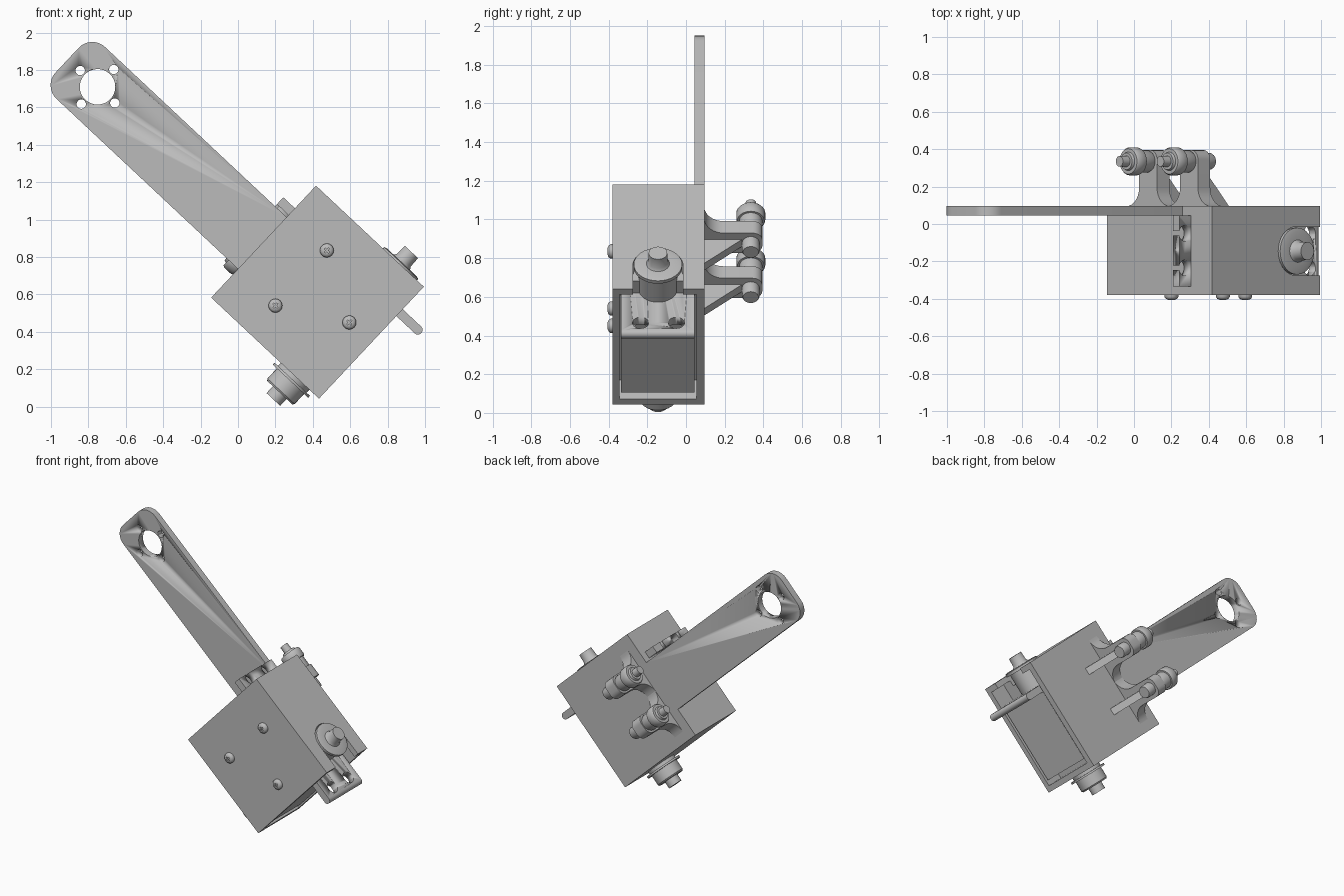
import bpy, bmesh, math
from mathutils import Matrix, Vector

if "Cube" in bpy.data.objects:
    bpy.data.objects.remove(bpy.data.objects["Cube"])

grey = bpy.data.materials.new("plain_grey")
grey.use_nodes = True
grey.diffuse_color = (0.5, 0.5, 0.5, 1)
grey.node_tree.nodes["Principled BSDF"].inputs["Base Color"].default_value = (0.5, 0.5, 0.5, 1)

# Tilted frame: a runs along the arm, b across it, c is depth (world y)
ax, az = Vector((-0.73, 0.684)).normalized()
FRAME = Matrix(((ax, az, 0, 0.425), (0, 0, 1, 0), (az, -ax, 0, 0.612), (0, 0, 0, 1)))


def finish(name, bm, smooth=False):
    bmesh.ops.recalc_face_normals(bm, faces=bm.faces)
    mesh = bpy.data.meshes.new(name)
    bm.to_mesh(mesh)
    bm.free()
    mesh.materials.append(grey)
    ob = bpy.data.objects.new(name, mesh)
    bpy.context.scene.collection.objects.link(ob)
    ob.matrix_world = FRAME
    if smooth:
        bpy.ops.object.select_all(action='DESELECT')
        ob.select_set(True)
        bpy.context.view_layer.objects.active = ob
        bpy.ops.object.shade_smooth_by_angle(angle=math.radians(35))
    return ob


def block(name, a, b, c):
    """Box from three (low, high) ranges."""
    bm = bmesh.new()
    bmesh.ops.create_cube(bm, size=1)
    for v in bm.verts:
        for i, (lo, hi) in enumerate((a, b, c)):
            v.co[i] = (lo + hi) / 2 + v.co[i] * (hi - lo)
    return finish(name, bm)


def prism(name, points, lo, hi, place, smooth=False):
    """Extrude a flat outline; place maps (p, q, height) to (a, b, c)."""
    bm = bmesh.new()
    face = bm.faces.new([bm.verts.new(place(p, q, lo)) for p, q in points])
    top = bmesh.ops.extrude_face_region(bm, geom=[face])["geom"]
    shift = Vector(place(0, 0, hi)) - Vector(place(0, 0, lo))
    bmesh.ops.translate(bm, vec=shift, verts=[g for g in top if isinstance(g, bmesh.types.BMVert)])
    return finish(name, bm, smooth)


def turned(name, profile, origin, axis, n=32):
    """Stack of (height, radius) rings along a frame axis, capped at both ends."""
    bm = bmesh.new()
    rot = Vector((0, 0, 1)).rotation_difference(Vector(axis)).to_matrix()
    rings = []
    for h, r in profile:
        rings.append([bm.verts.new(Vector(origin) + rot @ Vector(
            (r * math.cos(math.tau * i / n), r * math.sin(math.tau * i / n), h))) for i in range(n)])
    for r0, r1 in zip(rings, rings[1:]):
        for i in range(n):
            j = (i + 1) % n
            bm.faces.new((r0[i], r0[j], r1[j], r1[i]))
    bm.faces.new(rings[0])
    bm.faces.new(rings[-1])
    return finish(name, bm, True)


def cut(target, cutters):
    """Subtract cutters, bake the result and discard them."""
    for c in cutters:
        c.hide_render = True
        mod = target.modifiers.new("cut", 'BOOLEAN')
        mod.object, mod.operation, mod.solver = c, 'DIFFERENCE', 'EXACT'
    bpy.context.view_layer.update()
    deps = bpy.context.evaluated_depsgraph_get()
    mesh = bpy.data.meshes.new_from_object(target.evaluated_get(deps))
    target.modifiers.clear()
    target.data = mesh
    for c in cutters:
        bpy.data.objects.remove(c)


def arc(cx, cy, r, start, end, n=8):
    return [(cx + r * math.cos(math.radians(start + (end - start) * i / n)),
             cy + r * math.sin(math.radians(start + (end - start) * i / n))) for i in range(n + 1)]


flat = lambda p, q, h: (p, q, h)
SHAFT_A, SHAFT_C = -0.22, -0.145
BACK = 0.095

# Housing with open servo bay and a shaft slot in the upper wall
housing = block("housing", (-0.395, 0.395), (-0.41, 0.41), (-0.38, BACK))
slot = prism("slot_cutter", [(-0.5, SHAFT_C - 0.13)] + arc(SHAFT_A, SHAFT_C, 0.13, -90, 90, 20)
             + [(-0.5, SHAFT_C + 0.13)], 0.33, 0.5, lambda p, q, h: (p, h, q))
cut(housing, [block("bay_cutter", (-0.5, -0.25), (-0.37, 0.37), (-0.345, 0.055)), slot])

# Servo: body, mounting tabs at both ends with screw holes
block("servo_body", (-0.385, -0.24), (-0.335, 0.2), (-0.335, 0.045))
tab = prism("servo_tabs", arc(-0.53, 0.22, 0.025, 90, 270) + [(0.48, 0.195), (0.48, 0.245)],
            -0.335, 0.045, flat, True)
cut(tab, [turned("tab_hole_cutter", [(0.1, 0.042), (0.3, 0.042)], (a, 0, c), (0, 1, 0))
          for a in (-0.475, 0.44) for c in (-0.235, -0.05)])

# Arm plate with rounded end, bore and four bolt holes
arm = prism("arm", [(0.395, -0.2)] + arc(1.725, -0.1, 0.1, -90, 0)
            + arc(1.725, 0.08, 0.1, 0, 90) + [(0.395, 0.18)], 0.045, BACK, flat, True)
holes = [(1.609, -0.003, 0.095)]
holes += [(1.609 + 0.127 * i, -0.003 + 0.127 * j, 0.025) for i, j in ((1, 0), (-1, 0), (0, 1), (0, -1))]
cut(arm, [turned("arm_hole_cutter", [(-0.1, r), (0.2, r)], (a, b, 0), (0, 0, 1)) for a, b, r in holes])

# Output shaft, upper and lower ends
turned("upper_shaft", [(0.24, 0.1), (0.4, 0.1), (0.4, 0.125), (0.42, 0.125), (0.425, 0.105),
                       (0.425, 0.06), (0.44, 0.05), (0.5, 0.048)],
       (SHAFT_A, 0, SHAFT_C), (0, 1, 0))
turned("lower_pulley", [(0.4, 0.105), (0.432, 0.105), (0.432, 0.13), (0.446, 0.13), (0.446, 0.1),
                        (0.52, 0.1), (0.53, 0.092), (0.53, 0.05), (0.58, 0.05)],
       (SHAFT_A, 0, SHAFT_C), (0, -1, 0))

# Two roller brackets on the back: flared post, rib, roller and bolt
AXLE_C = 0.335
for side, b in (("upper", 0.15), ("lower", -0.17)):
    right = arc(0.17, 0.195, 0.1, -90, -180)
    outline = right + arc(0.02, 0.345, 0.05, 0, 90, 5)
    outline += [(-p, q) for p, q in reversed(outline)]
    prism(side + "_bracket", outline, 0.23, 0.32, lambda p, q, h: (h, b + p, q), True)
    prism(side + "_rib", [(0.24, BACK), (0.05, BACK), (0.23, 0.29), (0.24, 0.29)],
          b - 0.025, b + 0.025, lambda p, q, h: (p, h, q))
    turned(side + "_roller", [(0.31, 0.05), (0.33, 0.06), (0.395, 0.06), (0.395, 0.07), (0.405, 0.075),
                              (0.455, 0.075), (0.465, 0.068), (0.465, 0.05), (0.48, 0.045),
                              (0.48, 0.03), (0.53, 0.028)], (0, b, AXLE_C), (1, 0, 0))
    turned(side + "_bolt_head", [(0.16, 0.04), (0.17, 0.045), (0.235, 0.045)], (0, b, AXLE_C), (1, 0, 0))

# Domed cross-head screws on the front
inverse = FRAME.inverted()
for i, (x, z) in enumerate(((0.475, 0.835), (0.2, 0.54), (0.595, 0.45))):
    a, b, _ = inverse @ Vector((x, 0, z))
    screw = turned("front_screw_%d" % (i + 1), [(0.37, 0.037), (0.39, 0.037), (0.4, 0.03), (0.405, 0.018)],
                   (a, b, 0), (0, 0, -1), 24)
    cut(screw, [block("cross_cutter", (a - w, a + w), (b - h, b + h), (-0.43, -0.392))
                for w, h in ((0.016, 0.004), (0.004, 0.016))])
